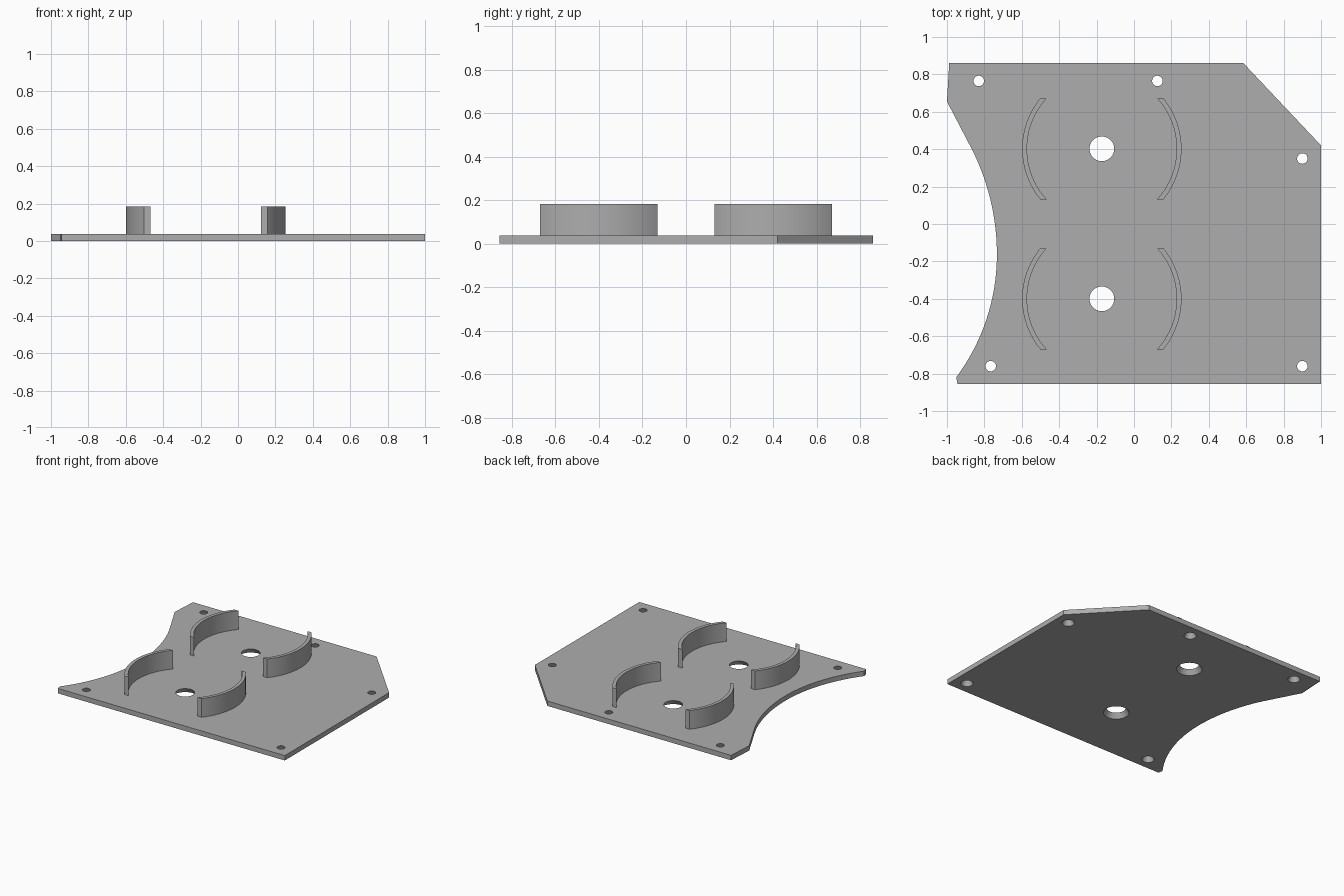
import bpy, bmesh, math
from mathutils import Matrix

cube = bpy.data.objects.get("Cube")
if cube:
    bpy.data.objects.remove(cube, do_unlink=True)

PLATE_TOP = 0.038
WALL_TOP = 0.183
BOSS_CENTRES = [(-0.172, 0.402), (-0.172, -0.4)]
SCREW_HOLES = [(-0.83, 0.765), (0.125, 0.765), (0.9, 0.35),
               (0.9, -0.76), (-0.766, -0.76)]

grey = bpy.data.materials.new("plain_grey")
grey.use_nodes = True
colour = (0.42, 0.42, 0.42, 1)
grey.diffuse_color = colour
grey.node_tree.nodes["Principled BSDF"].inputs["Base Color"].default_value = colour


def make_object(name, bm):
    bmesh.ops.recalc_face_normals(bm, faces=bm.faces)
    mesh = bpy.data.meshes.new(name)
    bm.to_mesh(mesh)
    bm.free()
    mesh.materials.append(grey)
    obj = bpy.data.objects.new(name, mesh)
    bpy.context.collection.objects.link(obj)
    return obj


def extrude_outline(name, points, z0, z1):
    bm = bmesh.new()
    face = bm.faces.new([bm.verts.new((x, y, z0)) for x, y in points])
    top = bmesh.ops.extrude_face_region(bm, geom=[face])["geom"]
    bmesh.ops.translate(bm, vec=(0, 0, z1 - z0),
                        verts=[v for v in top if isinstance(v, bmesh.types.BMVert)])
    return make_object(name, bm)


def select_only(obj):
    bpy.ops.object.select_all(action='DESELECT')
    obj.select_set(True)
    bpy.context.view_layer.objects.active = obj


def smooth(obj):
    select_only(obj)
    bpy.ops.object.shade_smooth_by_angle(angle=math.radians(25))


# Plate outline: straight corners, then the concave scoop on the left side
outline = [(-0.988, 0.86), (0.585, 0.86), (1, 0.42), (1, -0.856),
           (-0.943, -0.856)]
scoop_x, scoop_y = -0.733, -0.163
steps = 48
for i in range(steps + 1):
    dy = -0.657 + (0.6 + 0.657) * i / steps
    r = 1.1 if dy < 0 else 1.25
    outline.append((scoop_x - r + math.sqrt(r * r - dy * dy), scoop_y + dy))
outline.append((-1, 0.655))
plate = extrude_outline("base_plate", outline, 0, PLATE_TOP)

# Countersunk holes, wider on the underside
bm = bmesh.new()
holes = [(c, 0.066, 0.09) for c in BOSS_CENTRES]
holes += [(c, 0.028, 0.044) for c in SCREW_HOLES]
margin = 0.01
for (x, y), r_top, r_bottom in holes:
    flare = (r_bottom - r_top) / PLATE_TOP * margin
    bmesh.ops.create_cone(
        bm, cap_ends=True, segments=48, radius1=r_bottom + flare,
        radius2=r_top - flare, depth=PLATE_TOP + 2 * margin,
        matrix=Matrix.Translation((x, y, PLATE_TOP / 2)))
cutter = make_object("hole_cutter", bm)
cutter.hide_render = True
cut = plate.modifiers.new("holes", 'BOOLEAN')
cut.operation = 'DIFFERENCE'
cut.solver = 'EXACT'
cut.object = cutter
select_only(plate)
bpy.ops.object.modifier_apply(modifier=cut.name)
bpy.data.objects.remove(cutter, do_unlink=True)
smooth(plate)


# Curved retaining walls, with ends cut parallel to the x axis
def arc(centre, side, radius, half_width=0.27, n=32):
    limit = math.asin(half_width / radius)
    angles = [limit * (2 * i / n - 1) for i in range(n + 1)]
    return [(centre[0] + side * radius * math.cos(a),
             centre[1] + radius * math.sin(a)) for a in angles]


for row, centre in zip(("back", "front"), BOSS_CENTRES):
    for label, side in (("left", 1), ("right", -1)):
        points = arc(centre, side, 0.426) + arc(centre, side, 0.4)[::-1]
        smooth(extrude_outline(f"{row}_{label}_curved_wall", points,
                               PLATE_TOP, WALL_TOP))
